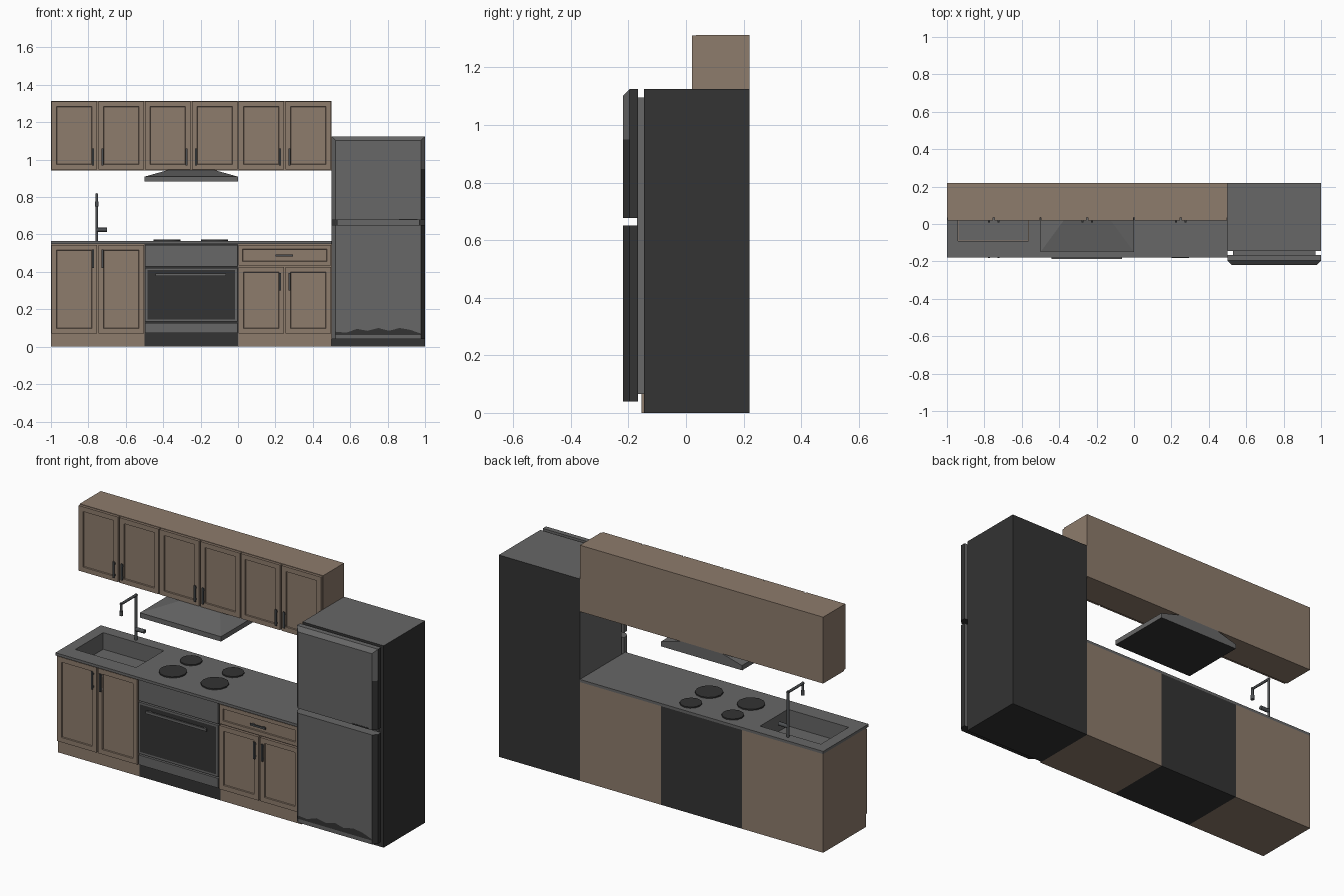
import bpy
import bmesh
from mathutils import Vector

cube = bpy.data.objects.get("Cube")
if cube:
    bpy.data.objects.remove(cube, do_unlink=True)


def material(name, r, g, b):
    m = bpy.data.materials.new(name)
    m.use_nodes = True
    m.diffuse_color = (r, g, b, 1)
    m.node_tree.nodes["Principled BSDF"].inputs["Base Color"].default_value = (r, g, b, 1)
    return m


WOOD = material("brown wood", 0.27, 0.2, 0.15)
STEEL = material("grey steel", 0.135, 0.135, 0.135)
DARK = material("dark enamel", 0.033, 0.033, 0.033)
HANDLE = material("handle grey", 0.075, 0.08, 0.085)


def finish(name, bm, mats, rule=None):
    """Turn a bmesh into an object; rule(face) picks the material slot."""
    bm.normal_update()
    if rule:
        for f in bm.faces:
            f.material_index = rule(f)
    me = bpy.data.meshes.new(name)
    bm.to_mesh(me)
    bm.free()
    for m in mats:
        me.materials.append(m)
    ob = bpy.data.objects.new(name, me)
    bpy.context.collection.objects.link(ob)
    return ob


def box_mesh(x, y, z):
    bm = bmesh.new()
    bmesh.ops.create_cube(bm, size=1)
    for v in bm.verts:
        v.co = [r[0] if c < 0 else r[1] for c, r in zip(v.co, (x, y, z))]
    bm.normal_update()
    return bm


def box(name, x, y, z, mat, rule=None, extra=()):
    return finish(name, box_mesh(x, y, z), [mat, *extra], rule)


def rod(name, a, b, radius, mat, sides=10):
    a, b = Vector(a), Vector(b)
    d = b - a
    bm = bmesh.new()
    bmesh.ops.create_cone(bm, cap_ends=True, segments=sides, radius1=radius,
                          radius2=radius, depth=d.length)
    rot = d.to_track_quat("Z", "Y")
    for v in bm.verts:
        v.co = rot @ v.co + (a + b) / 2
    ob = finish(name, bm, [mat])
    ob.data.shade_smooth()
    ob.data.set_sharp_from_angle(angle=0.9)
    return ob


def panel_door(name, x, z, front, border=0.038):
    """Framed door with a sunken centre panel."""
    bm = box_mesh(x, (front, front + 0.015), z)
    face = min(bm.faces, key=lambda f: f.normal.y)
    bmesh.ops.inset_region(bm, faces=[face], thickness=border)
    bmesh.ops.inset_region(bm, faces=[face], thickness=0.003, depth=-0.006)
    return finish(name, bm, [WOOD])


def pull(name, x, z, front):
    """Bar handle with two feet; runs along its longer side."""
    box(name, x, (front - 0.012, front - 0.006), z, HANDLE)
    upright = z[1] - z[0] > x[1] - x[0]
    for i, s in enumerate((0.15, 0.85)):
        px, pz = list(x), list(z)
        r = pz if upright else px
        c = r[0] + s * (r[1] - r[0])
        r[0], r[1] = c - 0.005, c + 0.005
        box(f"{name}_foot_{i}", px, (front - 0.007, front + 0.001), pz, HANDLE)


def door_pair(name, x0, z, front, pull_z):
    """Two doors in a half-unit bay, handles next to the middle."""
    mid = x0 + 0.25
    for tag, s in (("right", -1), ("left", 1)):
        x = sorted((mid + s * 0.005, mid + s * 0.247))
        panel_door(f"{name}_{tag}_door", x, z, front)
        c = mid + s * 0.025
        pull(f"{name}_{tag}_handle", (c - 0.005, c + 0.005), pull_z, front)


# Upper cabinets
box("upper_cabinet", (-1, 0.5), (0.035, 0.22), (0.943, 1.313), WOOD)
for i in range(3):
    door_pair(f"upper_{i}", -1 + i * 0.5, (0.947, 1.31), 0.02, (0.97, 1.06))

# Lower cabinets
BACK, BODY, FRONT = 0.22, -0.155, -0.17
sink_cabinet = box("sink_cabinet", (-1, -0.5), (BODY, BACK), (0, 0.55), WOOD)
box("drawer_cabinet", (0, 0.5), (BODY, BACK), (0, 0.55), WOOD)
door_pair("sink_cabinet", -1, (0.07, 0.543), FRONT, (0.42, 0.52))
door_pair("drawer_cabinet", 0, (0.07, 0.425), FRONT, (0.3, 0.395))
panel_door("drawer_front", (0.004, 0.496), (0.435, 0.543), FRONT, 0.03)
pull("drawer_handle", (0.2, 0.295), (0.482, 0.492), FRONT)

# Worktop with a sink opening
worktop = box("worktop", (-1, 0.5), (-0.18, BACK), (0.55, 0.565), STEEL)
SX, SY = (-0.94, -0.565), (-0.09, 0.155)
cutter = box("sink_cutter", SX, SY, (0.47, 0.7), STEEL)
cutter.hide_render = True
cutter.hide_viewport = True
for ob in (worktop, sink_cabinet):
    mod = ob.modifiers.new("sink_hole", "BOOLEAN")
    mod.operation = "DIFFERENCE"
    mod.object = cutter

# Sink basin: open box with its faces turned inward
bm = box_mesh((SX[0] + 0.001, SX[1] - 0.001), (SY[0] + 0.001, SY[1] - 0.001), (0.473, 0.564))
bmesh.ops.delete(bm, geom=[max(bm.faces, key=lambda f: f.normal.z)], context="FACES")
bmesh.ops.reverse_faces(bm, faces=bm.faces[:])
finish("sink_basin", bm, [STEEL])

# Tap
TX, TY = -0.755, 0.18
rod("tap_column", (TX, TY, 0.56), (TX, TY, 0.82), 0.007, HANDLE)
rod("tap_spout", (TX, TY + 0.006, 0.814), (TX, 0.045, 0.814), 0.007, HANDLE)
rod("tap_drop", (TX, 0.05, 0.82), (TX, 0.05, 0.77), 0.007, HANDLE)
rod("tap_nozzle", (TX, 0.05, 0.775), (TX, 0.05, 0.75), 0.01, HANDLE)
rod("tap_lever", (TX, TY, 0.625), (TX + 0.055, TY, 0.625), 0.011, HANDLE)

# Hob plates
for i, (x, y, r) in enumerate(((-0.38, 0.13, 0.057), (-0.38, -0.03, 0.072),
                               (-0.125, 0.135, 0.057), (-0.125, -0.025, 0.072))):
    rod(f"hob_plate_{i}", (x, y, 0.564), (x, y, 0.572), r, DARK, 12)

# Oven
OX = (-0.496, -0.004)
box("oven_body", (-0.5, 0), (BODY, BACK), (0, 0.55), DARK)
box("oven_control_panel", OX, (FRONT, BODY), (0.43, 0.545), STEEL)
bm = box_mesh(OX, (FRONT, BODY), (0.135, 0.422))
glass = min(bm.faces, key=lambda f: f.normal.y)
bmesh.ops.inset_region(bm, faces=[glass], thickness=0.016)
glass.material_index = 1
finish("oven_door", bm, [STEEL, DARK])
box("oven_drawer", OX, (FRONT, BODY), (0.073, 0.127), STEEL)
box("oven_handle", (-0.44, -0.065), (-0.187, -0.178), (0.378, 0.392), STEEL)
for i, x in enumerate((-0.425, -0.09)):
    box(f"oven_handle_foot_{i}", (x, x + 0.01), (-0.18, FRONT), (0.38, 0.39), STEEL)

# Extractor hood: rim plus a tapered top
box("hood_rim", (-0.5, 0), (-0.15, BACK), (0.883, 0.91), STEEL,
    lambda f: int(f.normal.z < -0.5), [DARK])
bm = box_mesh((-0.5, 0), (-0.15, BACK), (0.909, 0.944))
for v in bm.verts:
    if v.co.z > 0.93:
        v.co.x = -0.25 + (v.co.x + 0.25) * 0.5
        v.co.y = max(v.co.y, 0.02)
finish("hood_top", bm, [STEEL])

# Fridge body and door seal
box("fridge_body", (0.5, 1), (-0.145, BACK), (0, 1.125), STEEL,
    lambda f: int(f.normal.z < 0.5 and f.normal.x > -0.5), [DARK])
box("fridge_seal", (0.53, 0.97), (-0.17, -0.144), (0.065, 1.095), STEEL)


# Fridge doors, chamfered around the outer front edges
def fridge_door(name, z, end):
    bm = box_mesh((0.5, 1), (-0.218, -0.167), z)
    edges = []
    for e in bm.edges:
        a, b = (v.co for v in e.verts)
        if max(a.y, b.y) < -0.2 and (a.x == b.x or a.z == b.z == end):
            edges.append(e)
    bmesh.ops.bevel(bm, geom=edges, offset=0.022, segments=1, affect="EDGES")
    bmesh.ops.bisect_plane(bm, geom=bm.verts[:] + bm.edges[:] + bm.faces[:],
                           plane_co=(0, 0, 0.95), plane_no=(0, 0, 1))

    def rule(f):
        n, c = f.normal, f.calc_center_median()
        return int(n.x > 0.9 or (n.x > 0.3 and c.z < 0.95) or n.z < -0.3)
    finish(name, bm, [STEEL, DARK], rule)


fridge_door("fridge_lower_door", (0.04, 0.65), 0.04)
fridge_door("fridge_upper_door", (0.677, 1.125), 1.125)
box("fridge_grip", (0.86, 0.96), (-0.2195, -0.215), (0.677, 0.684), DARK)

# Ragged dark band along the foot of the lower door
bm = bmesh.new()
tops = (0.08, 0.075, 0.095, 0.085, 0.1, 0.085, 0.1, 0.09, 0.07)
step = 0.456 / (len(tops) - 1)
low = [bm.verts.new((0.522 + i * step, -0.2195, 0.062)) for i in range(len(tops))]
high = [bm.verts.new((0.522 + i * step, -0.2195, t)) for i, t in enumerate(tops)]
for i in range(len(tops) - 1):
    bm.faces.new((low[i], low[i + 1], high[i + 1], high[i]))
finish("fridge_foot_band", bm, [DARK])
